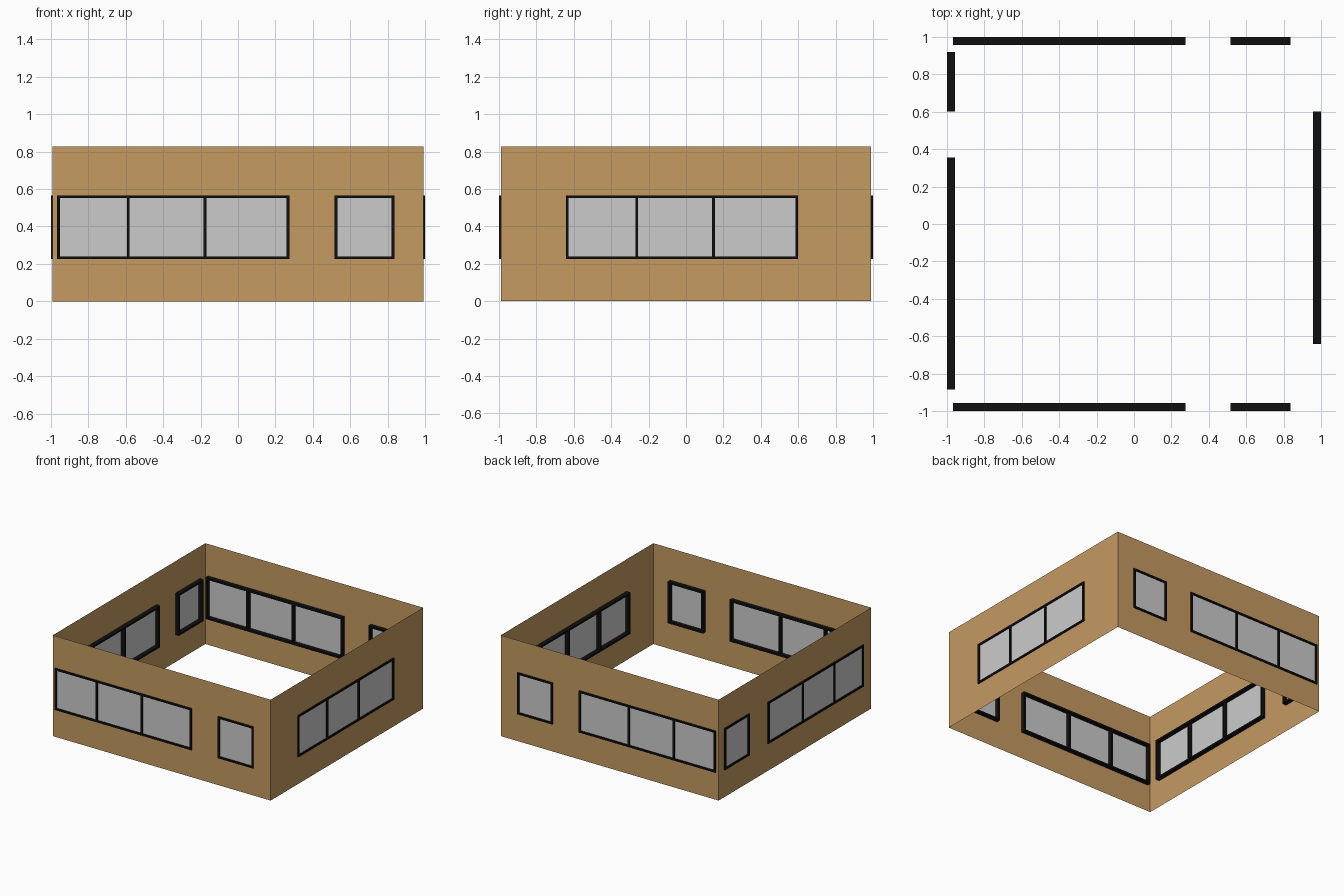
import bpy, bmesh
from mathutils import Vector

if "Cube" in bpy.data.objects:
    bpy.data.objects.remove(bpy.data.objects["Cube"])

WALL, OUTER, INNER = 0.99, 1.0, 0.956      # wall plane and frame depth range
HEIGHT, Z0, Z1, BAR = 0.828, 0.225, 0.566, 0.015


def material(name, rgb):
    m = bpy.data.materials.new(name)
    m.diffuse_color = (*rgb, 1)
    m.use_nodes = True
    m.node_tree.nodes["Principled BSDF"].inputs["Base Color"].default_value = m.diffuse_color
    return m


TAN = material("tan_plaster", (0.56, 0.325, 0.122))
BLACK = material("black_frame", (0.005, 0.005, 0.005))

# outward and along directions of each side
SIDES = {
    "front": (Vector((0, -1, 0)), Vector((1, 0, 0))),
    "back": (Vector((0, 1, 0)), Vector((1, 0, 0))),
    "right": (Vector((1, 0, 0)), Vector((0, 1, 0))),
    "left": (Vector((-1, 0, 0)), Vector((0, 1, 0))),
}
# start and end of each window, along its side
WINDOWS = {
    "front": [(-0.966, 0.275), (0.516, 0.836)],
    "back": [(-0.966, 0.275), (0.516, 0.836)],
    "right": [(-0.642, 0.6)],
    "left": [(-0.885, 0.356), (0.6, 0.918)],
}


def panel(name, side, rect, holes, depth, mat=None, thick=0):
    """Flat rectangle with rectangular holes, optionally extruded inwards."""
    out, along = SIDES[side]
    us = sorted({rect[0], rect[1], *[u for h in holes for u in h[:2]]})
    vs = sorted({rect[2], rect[3], *[v for h in holes for v in h[2:]]})
    bm = bmesh.new()
    grid = [[bm.verts.new(along * u + out * depth + Vector((0, 0, v))) for v in vs] for u in us]
    for i in range(len(us) - 1):
        for j in range(len(vs) - 1):
            cu, cv = (us[i] + us[i + 1]) / 2, (vs[j] + vs[j + 1]) / 2
            if any(a < cu < b and c < cv < d for a, b, c, d in holes):
                continue
            f = bm.faces.new((grid[i][j], grid[i + 1][j], grid[i + 1][j + 1], grid[i][j + 1]))
            f.normal_update()
            if f.normal.dot(out) < 0:
                f.normal_flip()
    if thick:
        faces = bm.faces[:]
        ext = bmesh.ops.extrude_face_region(bm, geom=faces, use_keep_orig=True)
        verts = [g for g in ext["geom"] if isinstance(g, bmesh.types.BMVert)]
        bmesh.ops.translate(bm, verts=verts, vec=-out * thick)
        bmesh.ops.recalc_face_normals(bm, faces=bm.faces[:])
    me = bpy.data.meshes.new(name)
    bm.to_mesh(me)
    bm.free()
    ob = bpy.data.objects.new(name, me)
    bpy.context.collection.objects.link(ob)
    if mat:
        me.materials.append(mat)
    return ob


for side, windows in WINDOWS.items():
    openings = []
    for k, (a, b) in enumerate(windows):
        # wide windows have two mullions, giving three unequal panes
        mullions = [a + 0.379, a + 0.789] if b - a > 1 else []
        edges = [a + BAR] + [e for m in mullions for e in (m - BAR / 2, m + BAR / 2)] + [b - BAR]
        panes = [(edges[i], edges[i + 1], Z0 + BAR, Z1 - BAR) for i in range(0, len(edges), 2)]
        glass = (a + BAR / 2, b - BAR / 2, Z0 + BAR / 2, Z1 - BAR / 2)
        openings.append(glass)
        panel(f"{side}_window_frame_{k + 1}", side, (a, b, Z0, Z1), panes, OUTER, BLACK, OUTER - INNER)
        # glass sheet flush with the wall, edges buried in the frame
        panel(f"{side}_glass_{k + 1}", side, glass, [], WALL)
    # single-sheet wall
    panel(f"{side}_wall", side, (-WALL, WALL, 0, HEIGHT), openings, WALL, TAN)
